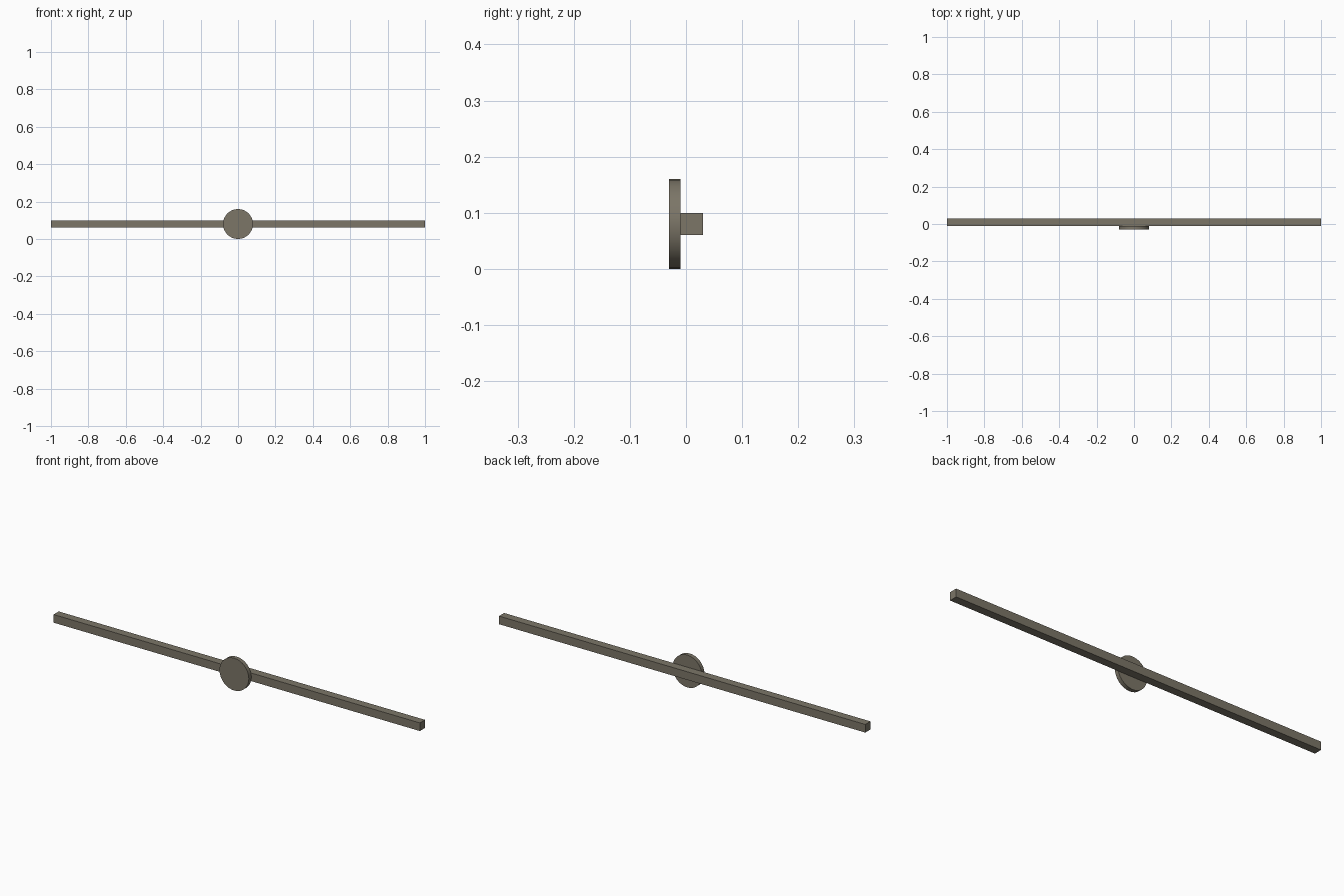
import bpy, math

if "Cube" in bpy.data.objects:
    bpy.data.objects.remove(bpy.data.objects["Cube"])

metal = bpy.data.materials.new("warm grey metal")
metal.diffuse_color = (0.20, 0.18, 0.137, 1)
metal.use_nodes = True
metal.node_tree.nodes["Principled BSDF"].inputs["Base Color"].default_value = metal.diffuse_color

# Long square rail
bpy.ops.mesh.primitive_cube_add(size=1, location=(0, 0.01, 0.08))
rail = bpy.context.object
rail.name = "rail"
rail.scale = (2.0, 0.04, 0.04)
bpy.ops.object.transform_apply(location=False, rotation=False, scale=True)
rail.data.materials.append(metal)

# Round mounting plate on the front of the rail
bpy.ops.mesh.primitive_cylinder_add(vertices=32, radius=0.08, depth=0.02,
                                    location=(0, -0.02, 0.08),
                                    rotation=(math.pi / 2, 0, 0))
plate = bpy.context.object
plate.name = "round_mounting_plate"
plate.data.materials.append(metal)
bpy.ops.object.shade_smooth_by_angle(angle=math.radians(30))
